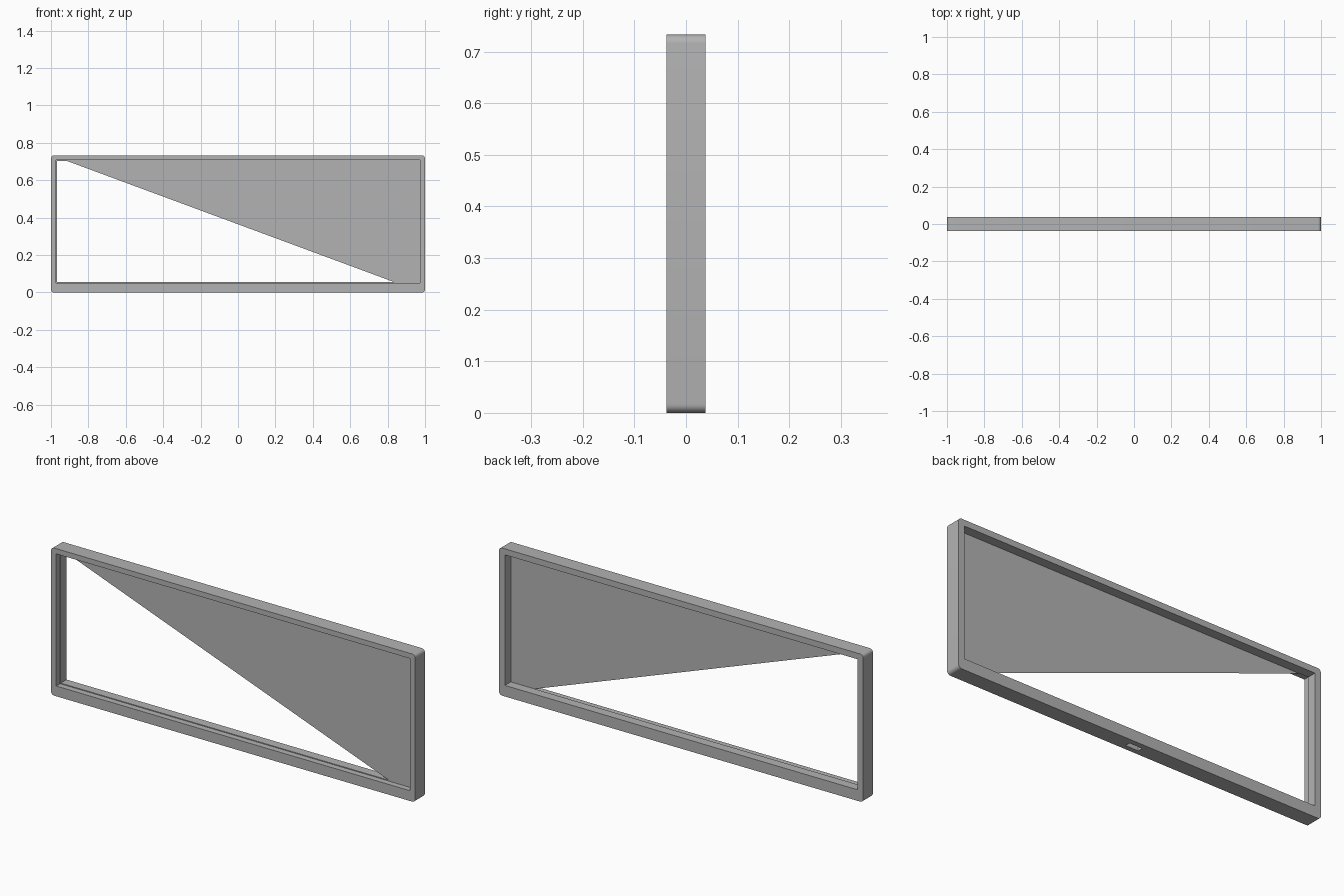
import bpy, bmesh

if "Cube" in bpy.data.objects:
    bpy.data.objects.remove(bpy.data.objects["Cube"])

grey = bpy.data.materials.new("grey")
grey.diffuse_color = (0.45, 0.45, 0.45, 1)
grey.use_nodes = True
grey.node_tree.nodes["Principled BSDF"].inputs["Base Color"].default_value = grey.diffuse_color

HALF_DEPTH = 0.038
HEIGHT = 0.733
STEP_Y = -0.008      # depth of the small rebate behind the front lip


def box(name, x0, x1, y0, y1, z0, z1):
    bm = bmesh.new()
    bmesh.ops.create_cube(bm, size=1)
    for v in bm.verts:
        v.co = (x1 if v.co.x > 0 else x0,
                y1 if v.co.y > 0 else y0,
                z1 if v.co.z > 0 else z0)
    me = bpy.data.meshes.new(name)
    bm.to_mesh(me)
    bm.free()
    me.materials.append(grey)
    ob = bpy.data.objects.new(name, me)
    bpy.context.collection.objects.link(ob)
    return ob


# Frame blank with rounded outer corners
frame = box("frame", -1, 1, -HALF_DEPTH, HALF_DEPTH, 0, HEIGHT)
bm = bmesh.new()
bm.from_mesh(frame.data)
corners = [e for e in bm.edges if abs(e.verts[0].co.y - e.verts[1].co.y) > 0.01]
bmesh.ops.bevel(bm, geom=corners, offset=0.017, segments=6, profile=0.5, affect='EDGES')
bm.to_mesh(frame.data)
bm.free()

# Opening, front rebate and the small slot under the bottom rail
cutters = [
    box("opening_cutter", -0.968, 0.968, -0.1, 0.1, 0.055, 0.703),
    box("rebate_cutter", -0.972, 0.972, -0.1, STEP_Y, 0.051, 0.707),
    box("slot_cutter", -0.035, 0.035, -0.014, 0.012, -0.05, 0.03),
]
bpy.context.view_layer.objects.active = frame
for c in cutters:
    c.hide_render = True
    mod = frame.modifiers.new(c.name, 'BOOLEAN')
    mod.operation = 'DIFFERENCE'
    mod.solver = 'EXACT'
    mod.object = c
    bpy.ops.object.modifier_apply(modifier=mod.name)
for c in cutters:
    bpy.data.objects.remove(c)

bpy.ops.object.select_all(action='DESELECT')
frame.select_set(True)
bpy.ops.object.shade_smooth_by_angle()

# Triangular panel, its edges tucked into the frame
y = STEP_Y - 0.001
me = bpy.data.meshes.new("panel")
me.from_pydata([(-0.985, y, 0.729), (0.985, y, 0.0), (0.985, y, 0.729)], [], [(0, 1, 2)])
me.materials.append(grey)
panel = bpy.data.objects.new("panel", me)
bpy.context.collection.objects.link(panel)
